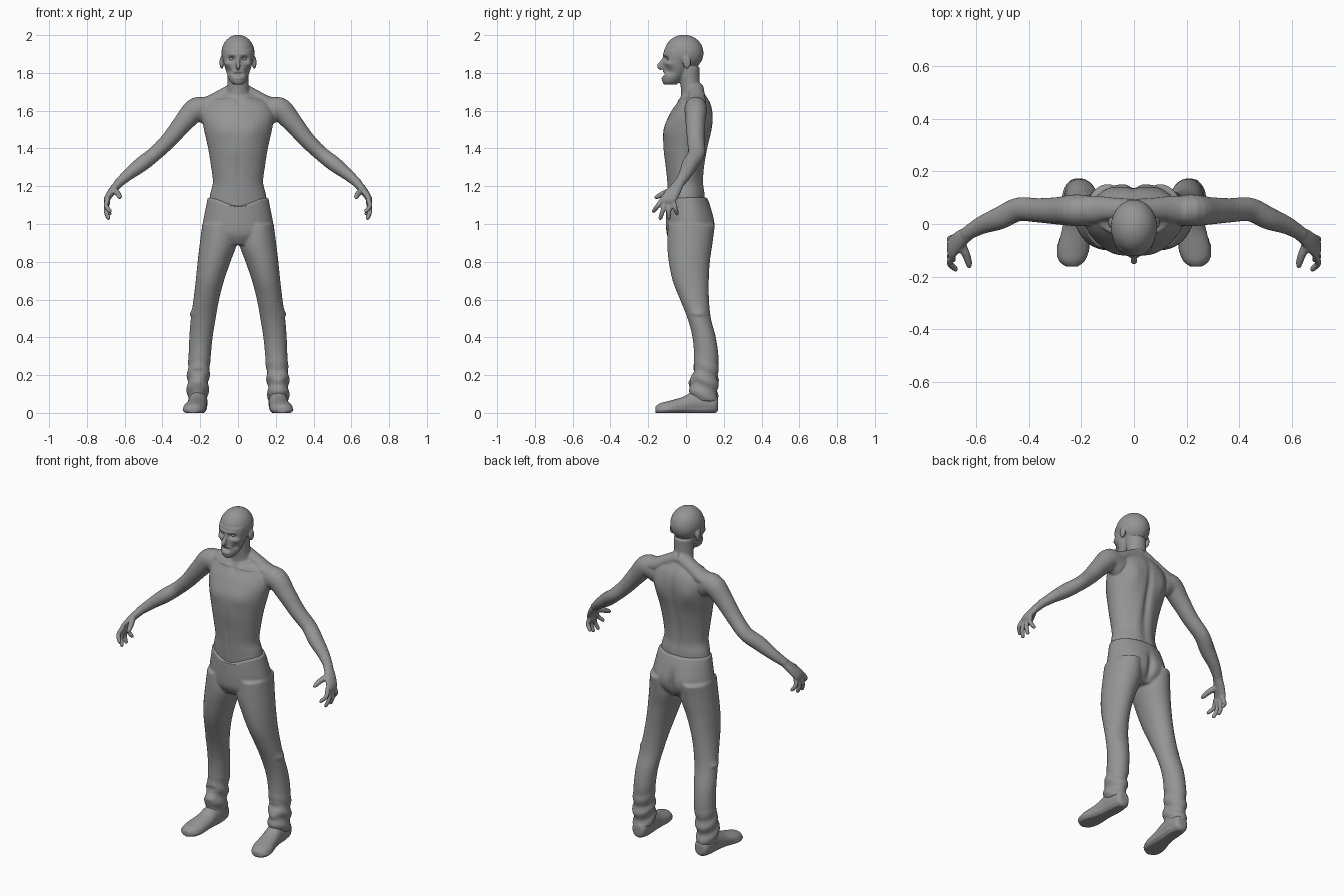
import bpy, bmesh, math
from mathutils import Vector, Matrix

GREY = bpy.data.materials.new("plain grey")
GREY.diffuse_color = (0.3, 0.3, 0.3, 1)


def resample(rows, steps=5):
    """Catmull-Rom smoothing of rows of numbers."""
    rows = [Vector(r) for r in rows]
    out = []
    for i in range(len(rows) - 1):
        p0, p1, p2 = rows[max(i - 1, 0)], rows[i], rows[i + 1]
        p3 = rows[min(i + 2, len(rows) - 1)]
        for k in range(steps):
            t = k / steps
            out.append(0.5 * (2 * p1 + (p2 - p0) * t + (2 * p0 - 5 * p1 + 4 * p2 - p3) * t * t
                              + (3 * p1 - 3 * p2 + p3 - p0) * t ** 3))
    return out + [rows[-1]]


def loft(bm, rows, axis=None, side=1, n=28):
    """Closed skin through elliptical rings (x, y, z, ra, rb)."""
    rows = resample(rows)
    rings = []
    for i, r in enumerate(rows):
        c = Vector(r[:3])
        if axis == 'Z':
            u, v = Vector((1, 0, 0)), Vector((0, 1, 0))
        elif axis == 'Y':
            u, v = Vector((1, 0, 0)), Vector((0, 0, 1))
        else:
            t = Vector(rows[min(i + 1, len(rows) - 1)][:3]) - Vector(rows[max(i - 1, 0)][:3])
            t.normalize()
            ref = Vector((0, 1, 0)) if abs(t.y) < 0.9 else Vector((1, 0, 0))
            u = (ref - t * ref.dot(t)).normalized()
            v = t.cross(u)
        ring = []
        for k in range(n):
            a = math.tau * k / n
            p = c + u * (r[3] * math.cos(a)) + v * (r[4] * math.sin(a))
            ring.append(bm.verts.new((p.x * side, p.y, p.z)))
        rings.append(ring)
    for a, b in zip(rings, rings[1:]):
        for k in range(n):
            bm.faces.new((a[k], a[(k + 1) % n], b[(k + 1) % n], b[k]))
    bm.faces.new(rings[0][::-1])
    bm.faces.new(rings[-1])


def ball(bm, c, r):
    m = Matrix.Translation(c) @ Matrix.Diagonal((*r, 1))
    bmesh.ops.create_uvsphere(bm, u_segments=28, v_segments=18, radius=1, matrix=m)


def finish(bm, name, voxel=None, smooth=4):
    """Fuse the overlapping volumes into one smooth surface."""
    bmesh.ops.recalc_face_normals(bm, faces=bm.faces)
    me = bpy.data.meshes.new(name)
    bm.to_mesh(me)
    bm.free()
    ob = bpy.data.objects.new(name, me)
    bpy.context.collection.objects.link(ob)
    if voxel:
        m = ob.modifiers.new("fuse", 'REMESH')
        m.mode, m.voxel_size = 'VOXEL', voxel
        s = ob.modifiers.new("soften", 'SMOOTH')
        s.factor, s.iterations = 0.5, smooth
        dg = bpy.context.evaluated_depsgraph_get()
        new = bpy.data.meshes.new_from_object(ob.evaluated_get(dg))
        ob.modifiers.clear()
        ob.data = new
        new.name = name
    ob.data.materials.clear()
    ob.data.materials.append(GREY)
    ob.data.polygons.foreach_set("use_smooth", [True] * len(ob.data.polygons))
    return ob


def push(ob, c, r, vec, mirror=True):
    """Soft sculpting dab: c centre, r radii, vec offset."""
    for s in ((1, -1) if mirror else (1,)):
        for v in ob.data.vertices:
            d = ((v.co.x - c[0] * s) / r[0]) ** 2 + ((v.co.y - c[1]) / r[1]) ** 2 + ((v.co.z - c[2]) / r[2]) ** 2
            if d < 6:
                v.co += Vector((vec[0] * s, vec[1], vec[2])) * math.exp(-d)


def stack(rows):
    """(z, half width, y front, y back) -> centred rings."""
    return [(0, (a + b) / 2, z, w, (b - a) / 2) for z, w, a, b in rows]


# ---- skin: torso, neck, head, arms and hands
bm = bmesh.new()
loft(bm, stack([(1.0, .14, -.085, .10), (1.1, .153, -.092, .10), (1.16, .147, -.096, .098),
                (1.22, .133, -.10, .09), (1.3, .142, -.108, .095), (1.4, .158, -.12, .115),
                (1.5, .18, -.117, .137), (1.58, .192, -.087, .142), (1.64, .165, -.05, .13),
                (1.69, .09, -.02, .10)]), 'Z', n=40)
# neck, skull, face
loft(bm, [(0, .045, 1.62, .09, .075), (0, .037, 1.69, .066, .063), (0, .022, 1.74, .056, .052),
          (0, .015, 1.83, .058, .058)], 'Z')
ball(bm, (0, -.011, 1.905), (.088, .104, .097))
loft(bm, stack([(1.738, .024, -.116, -.05), (1.755, .042, -.126, -.03), (1.79, .058, -.125, 0),
                (1.83, .07, -.12, .02), (1.88, .08, -.121, .03), (1.92, .08, -.117, .03)]), 'Z')
loft(bm, [(0, -.112, 1.888, .008, .008), (0, -.128, 1.86, .009, .01), (0, -.139, 1.836, .015, .013),
          (0, -.126, 1.825, .013, .008)])
for s in (1, -1):
    ball(bm, (s * .086, .005, 1.855), (.012, .021, .034))
    # trapezius
    loft(bm, [(0, .05, 1.715, .045, .045), (.08, .055, 1.678, .045, .038), (.15, .055, 1.64, .052, .04),
              (.21, .055, 1.62, .05, .045)], side=s)
    # arm
    loft(bm, [(.15, .05, 1.59, .055, .07), (.22, .052, 1.607, .06, .064), (.29, .05, 1.535, .052, .052),
              (.365, .052, 1.445, .046, .043), (.44, .055, 1.372, .045, .039), (.51, .022, 1.317, .043, .04),
              (.58, -.005, 1.262, .034, .031), (.64, -.04, 1.21, .026, .023)], side=s)
    # palm
    loft(bm, [(.625, -.033, 1.222, .026, .023), (.662, -.06, 1.18, .035, .021),
              (.692, -.09, 1.135, .041, .017), (.695, -.097, 1.112, .036, .013)], side=s)
    # four fingers: knuckle and tip, bowed outward in the middle
    for (ya, za), (xb, yb, zb) in (((-.122, 1.135), (.675, -.175, 1.06)), ((-.108, 1.122), (.682, -.138, 1.022)),
                                   ((-.088, 1.118), (.684, -.092, 1.024)), ((-.068, 1.125), (.676, -.046, 1.046))):
        loft(bm, [(.688, ya, za, .0135, .0135),
                  (.699, (ya + yb) / 2, (za + zb) / 2, .0125, .0125),
                  (xb + .004, yb * .9 + ya * .1, zb + .01, .011, .011), (xb, yb, zb, .006, .006)], side=s, n=12)
    # thumb
    loft(bm, [(.66, -.07, 1.18, .019, .019), (.638, -.115, 1.163, .016, .016),
              (.627, -.15, 1.145, .013, .013), (.624, -.166, 1.138, .007, .007)], side=s, n=12)
skin = finish(bm, "upper_body", .005)
for c, r, v in (((.034, -.115, 1.874), (.019, .04, .012), (0, .022, 0)),      # eye sockets
                ((.03, -.122, 1.897), (.025, .03, .008), (0, -.006, 0)),      # brows
                ((.056, -.09, 1.848), (.02, .03, .012), (.006, -.006, 0)),    # cheekbones
                ((.052, -.09, 1.808), (.018, .03, .018), (-.010, .006, 0)),   # cheek hollows
                ((.012, -.12, 1.792), (.014, .03, .009), (0, .014, 0)),       # open mouth
                ((.012, -.126, 1.772), (.014, .02, .006), (0, -.004, 0)),     # lower lip
                ((.08, -.10, 1.50), (.06, .05, .05), (0, -.007, 0)),          # chest muscles
                ((.09, -.03, 1.655), (.06, .03, .008), (0, -.008, .004)),     # collar bones
                ((.09, -.02, 1.68), (.04, .03, .018), (0, .010, -.006)),
                ((.10, .13, 1.53), (.045, .05, .07), (0, .012, 0)),           # shoulder blades
                ((.05, .10, 1.25), (.03, .04, .12), (0, .006, 0))):           # lower back
    push(skin, c, r, v)
for c, r, v in (((0, .13, 1.42), (.02, .06, .2), (0, -.014, 0)),              # spine groove
                ((0, -.03, 1.645), (.018, .03, .02), (0, .010, 0)),           # throat notch
                ((0, -.11, 1.3), (.012, .04, .14), (0, .004, 0))):            # belly line
    push(skin, c, r, v, False)

# eyes
for s, label in ((1, "left"), (-1, "right")):
    bm = bmesh.new()
    ball(bm, (s * .034, -.089, 1.874), (.013, .012, .010))
    finish(bm, label + "_eye")

# ---- trousers
bm = bmesh.new()
loft(bm, stack([(1.14, .16, -.102, .112), (1.08, .172, -.105, .134), (1.0, .186, -.106, .15),
                (.94, .175, -.10, .14), (.89, .11, -.07, .10)]), 'Z', n=40)
for s in (1, -1):
    loft(bm, [(.104, .025, 1.0, .085, .12), (.104, .02, .9, .098, .12), (.127, .0175, .8, .087, .109),
              (.149, .025, .7, .075, .096), (.168, .045, .6, .068, .077), (.184, .07, .5, .066, .062),
              (.196, .096, .4, .062, .062), (.203, .107, .3, .059, .065), (.21, .102, .2, .058, .068),
              (.213, .094, .12, .056, .074), (.213, .096, .06, .053, .07)], 'Z', s)
pants = finish(bm, "trousers", .007)
for c, r, v in (((.09, .14, 1.0), (.06, .06, .07), (0, .008, 0)),             # seat
                ((.215, .03, .17), (.05, .03, .02), (0, -.014, 0)),           # front hem folds
                ((.215, .03, .22), (.05, .03, .015), (0, .008, 0)),
                ((.25, .08, .53), (.02, .05, .015), (.010, 0, -.006))):       # knee folds
    push(pants, c, r, v)
push(pants, (0, .14, .97), (.02, .05, .07), (0, -.022, 0), False)             # seat cleft
push(pants, (0, -.10, 1.14), (.10, .06, .03), (0, 0, -.045), False)           # dipped waist
# wrinkles gathered above the hems
for v in pants.data.vertices:
    if v.co.z < .3:
        s = 1 if v.co.x > 0 else -1
        d = Vector((v.co.x - s * .21, v.co.y - .1, 0))
        a = math.atan2(d.y, d.x * s)
        v.co += d.normalized() * .005 * math.sin(v.co.z * 75 + 2.2 * math.sin(a) + s) * min(1, (.3 - v.co.z) * 8)

# ---- shoes with flat soles
for s, label in ((1, "left"), (-1, "right")):
    bm = bmesh.new()
    loft(bm, [(.21, .17, .045, .024, .03), (.21, .155, .048, .042, .05), (.211, .10, .055, .05, .066),
              (.214, .04, .052, .05, .062), (.22, -.02, .038, .054, .046), (.23, -.09, .026, .06, .038),
              (.235, -.138, .02, .048, .031), (.235, -.162, .017, .022, .017)], 'Y', s)
    shoe = finish(bm, label + "_shoe", .007, 3)
    for v in shoe.data.vertices:
        v.co.z = max(v.co.z, 0)
        # sole edge
        if v.co.z < .022:
            v.co.x += (v.co.x - s * .222) * .07
